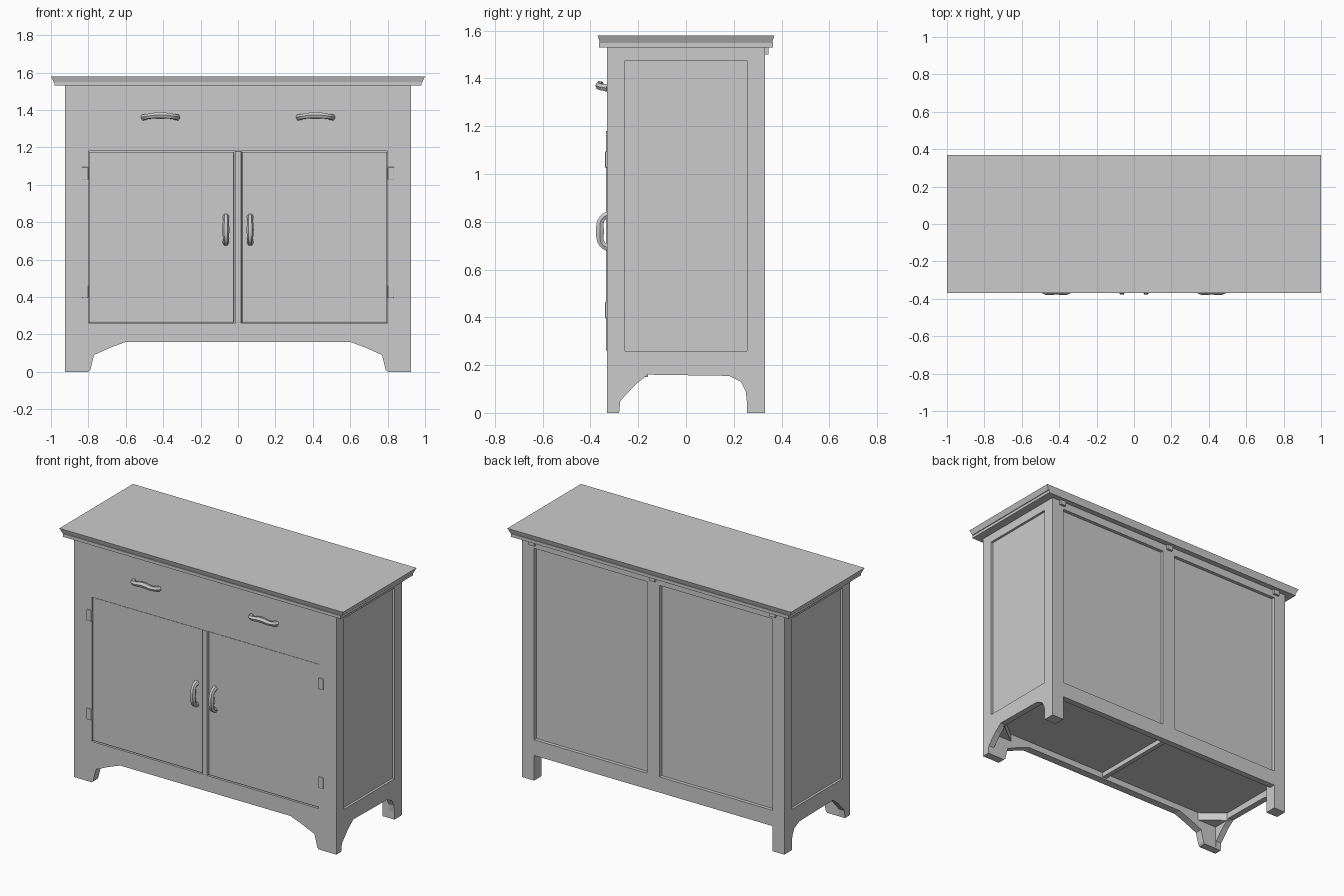
import bpy
import bmesh
from mathutils import Vector

cube = bpy.data.objects.get("Cube")
if cube:
    bpy.data.objects.remove(cube, do_unlink=True)

paint = bpy.data.materials.new("pale grey paint")
paint.use_nodes = True
GREY = (0.6, 0.6, 0.6, 1)
paint.diffuse_color = GREY
paint.node_tree.nodes["Principled BSDF"].inputs["Base Color"].default_value = GREY


def finish(name, bm, bevel=0):
    bmesh.ops.recalc_face_normals(bm, faces=bm.faces)
    mesh = bpy.data.meshes.new(name)
    bm.to_mesh(mesh)
    bm.free()
    mesh.materials.append(paint)
    obj = bpy.data.objects.new(name, mesh)
    bpy.context.collection.objects.link(obj)
    if bevel:
        mod = obj.modifiers.new("soft edge", "BEVEL")
        mod.width = bevel
        mod.segments = 2
    return obj


def box(name, x, y, z, bevel=0):
    """Box from (low, high) ranges."""
    bm = bmesh.new()
    bmesh.ops.create_cube(bm, size=1)
    for v in bm.verts:
        v.co = Vector([(r[0] + r[1]) / 2 + c * (r[1] - r[0])
                       for r, c in zip((x, y, z), v.co)])
    return finish(name, bm, bevel)


def prism(name, points, place, low, high):
    """Extrude a flat outline; place maps (u, v, depth) to a position."""
    bm = bmesh.new()
    face = bm.faces.new([bm.verts.new(place(u, v, low)) for u, v in points])
    out = bmesh.ops.extrude_face_region(bm, geom=[face])
    shift = Vector(place(0, 0, high)) - Vector(place(0, 0, low))
    bmesh.ops.translate(bm, vec=shift,
                        verts=[g for g in out["geom"] if isinstance(g, bmesh.types.BMVert)])
    return finish(name, bm)


def pull(name, points, radii):
    """Bowed handle swept along a short path."""
    curve = bpy.data.curves.new(name, "CURVE")
    curve.dimensions = "3D"
    curve.bevel_depth = 0.015
    curve.bevel_resolution = 1
    curve.resolution_u = 4
    curve.use_fill_caps = True
    line = curve.splines.new("BEZIER")
    line.bezier_points.add(len(points) - 1)
    for p, co, r in zip(line.bezier_points, points, radii):
        p.co = co
        p.radius = r
        p.handle_left_type = p.handle_right_type = "AUTO"
    curve.materials.append(paint)
    obj = bpy.data.objects.new(name, curve)
    bpy.context.collection.objects.link(obj)
    bpy.ops.object.select_all(action="DESELECT")
    obj.select_set(True)
    bpy.context.view_layer.objects.active = obj
    bpy.ops.object.convert(target="MESH")
    bpy.ops.object.shade_smooth_by_angle()


W, D, H = 0.925, 0.33, 1.53      # half width, half depth, carcass height
SIDES = ((1, "left"), (-1, "right"))


def span(s, a, b):
    return tuple(sorted((s * a, s * b)))


# Overhanging top with a stepped, flared edge
bm = bmesh.new()
bmesh.ops.create_cube(bm, size=1)
for v in bm.verts:
    up = v.co.z > 0
    v.co = (v.co.x * (2 if up else 1.97), v.co.y * (0.74 if up else 0.72), 1.58 if up else 1.548)
finish("top_board", bm)
box("top_moulding", (-0.98, 0.98), (-0.365, 0.365), (H, 1.55))

# Carcass core, forming the recessed panels and the underside
box("carcass", (-0.91, 0.91), (-0.31, 0.308), (0.2, H))
box("underside_rib", (-0.015, 0.015), (-0.3, 0.3), (0.17, 0.2))

# Front frame
half = [(0.6, 0.16), (0.68, 0.13), (0.77, 0.09), (0.79, 0.01), (0.8, 0), (W, 0), (W, 0.26)]
outline = half + [(-x, z) for x, z in reversed(half)]
prism("front_apron", outline, lambda u, v, d: (u, d, v), -D, -0.28)
box("drawer_front", (-W, W), (-D, -0.28), (1.18, H))
for s, side in SIDES:
    box(side + "_front_stile", span(s, 0.8, W), (-D, -0.28), (0.26, 1.18))
    box(side + "_door", span(s, 0.022, 0.797), (-0.325, -0.29), (0.264, 1.176), 0.004)
box("door_meeting_strip", (-0.016, 0.018), (-0.335, -0.3), (0.26, 1.18), 0.004)

# Side frames with arched aprons
arch = [(-D, 0), (-0.28, 0), (-0.275, 0.05), (-0.21, 0.12), (-0.16, 0.16), (0.18, 0.155),
        (0.23, 0.13), (0.25, 0.09), (0.26, 0), (D, 0), (D, 0.26), (-D, 0.26)]
for s, side in SIDES:
    prism(side + "_side_apron", arch, lambda u, v, d: (d, u, v), s * 0.885, s * W)
    box(side + "_side_top_rail", span(s, 0.885, W), (-D, D), (1.475, H))
    box(side + "_side_front_stile", span(s, 0.885, W), (-D, -0.255), (0.26, 1.475))
    box(side + "_back_post", span(s, 0.84, W), (0.255, D), (0, H))
    # Diagonal brace inside the front foot
    prism(side + "_corner_brace", [(s * 0.9, -0.3), (s * 0.9, -0.16), (s * 0.72, -0.3)],
          lambda u, v, d: (u, v, d), 0.15, 0.21)

# Back frame around two panels
box("back_bottom_rail", (-0.84, 0.84), (0.29, D), (0.16, 0.26))
box("back_top_rail", (-0.84, 0.84), (0.29, D), (1.48, H))
box("back_centre_stile", (-0.045, 0.045), (0.29, D), (0.26, 1.48))
for i, x in enumerate((-0.85, 0, 0.85)):
    box(f"back_top_block_{i}", (x - 0.02, x + 0.02), (0.32, 0.345), (1.5, H))

# Handles and hinges
for s, side in SIDES:
    x = s * 0.415
    pull(side + "_drawer_pull",
         [(x - 0.09, -0.325, 1.36), (x - 0.07, -0.357, 1.365), (x, -0.36, 1.372),
          (x + 0.07, -0.357, 1.365), (x + 0.09, -0.325, 1.36)], (1.2, 1, 1.2, 1, 1.2))
    x = s * 0.065
    pull(side + "_door_pull",
         [(x, -0.32, 0.69), (x, -0.35, 0.705), (x, -0.36, 0.76),
          (x, -0.35, 0.815), (x, -0.32, 0.83)], (1.2, 1, 1.3, 1, 1.2))
    for z, level in ((0.43, "lower"), (1.06, "upper")):
        box(f"{side}_{level}_hinge", span(s, 0.8, 0.835), (-0.338, -0.32),
            (z - 0.035, z + 0.035), 0.004)
